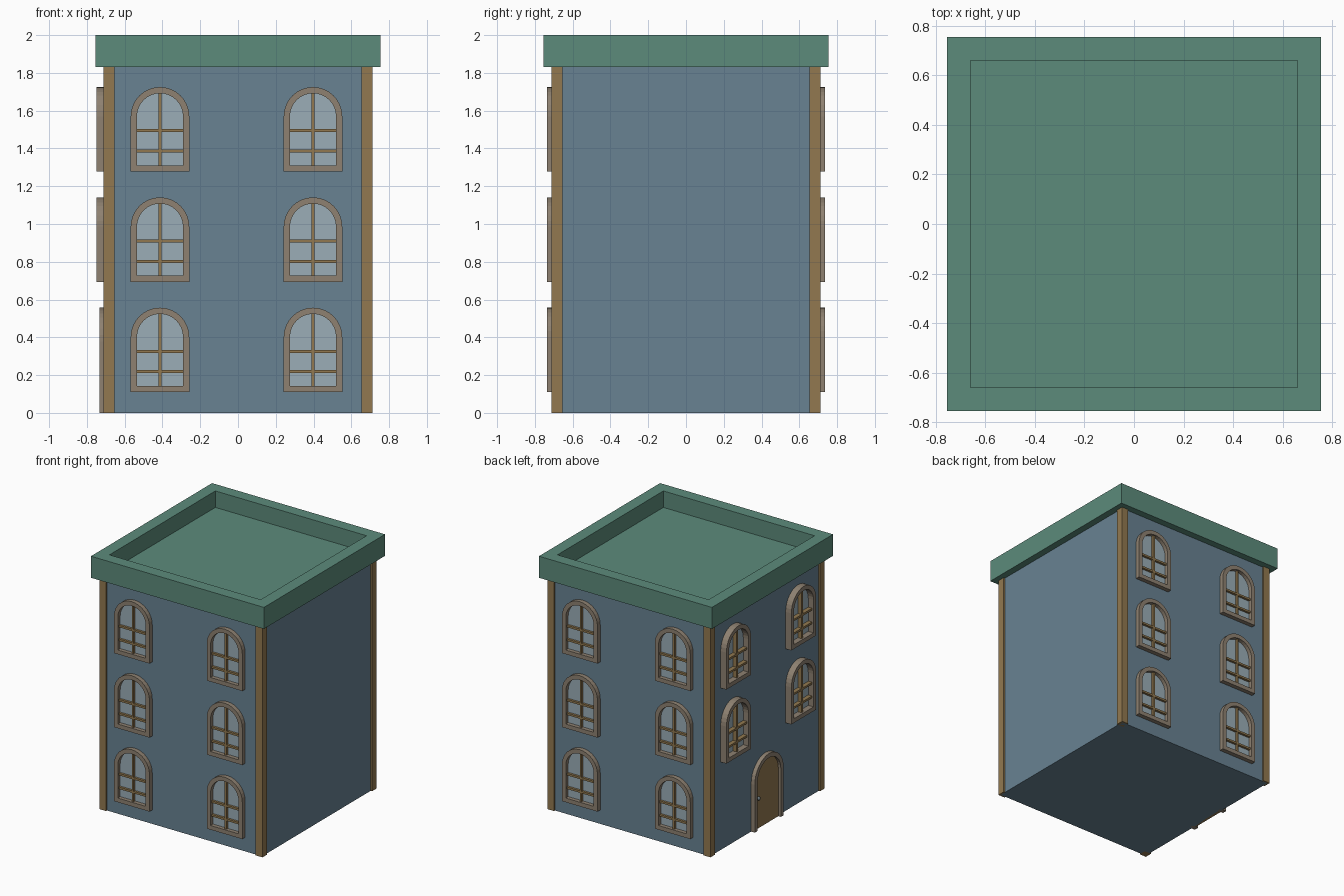
import bpy, bmesh, math
from mathutils import Matrix

if "Cube" in bpy.data.objects:
    bpy.data.objects.remove(bpy.data.objects["Cube"])


def material(name, r, g, b):
    lin = lambda c: ((c / 255 + 0.055) / 1.055) ** 2.4
    m = bpy.data.materials.new(name)
    m.diffuse_color = (lin(r), lin(g), lin(b), 1)
    m.use_nodes = True
    m.node_tree.nodes["Principled BSDF"].inputs["Base Color"].default_value = m.diffuse_color
    return m


WALL = material("slate blue", 104, 130, 146)
GREEN = material("roof green", 92, 139, 123)
WOOD = material("brown wood", 146, 121, 80)
STONE = material("taupe frame", 142, 129, 113)
GLASS = material("pale glass", 155, 174, 183)
METAL = material("grey metal", 104, 118, 124)


def finish(name, bm, mat, turn=0):
    bmesh.ops.recalc_face_normals(bm, faces=bm.faces)
    bm.transform(Matrix.Rotation(turn, 4, 'Z'))
    me = bpy.data.meshes.new(name)
    bm.to_mesh(me)
    bm.free()
    me.materials.append(mat)
    ob = bpy.data.objects.new(name, me)
    bpy.context.collection.objects.link(ob)
    return ob


def box(name, x, y, z, mat, turn=0):
    bm = bmesh.new()
    bmesh.ops.create_cube(bm, size=1)
    for v in bm.verts:
        v.co = [r[0] if c < 0 else r[1] for c, r in zip(v.co, (x, y, z))]
    return finish(name, bm, mat, turn)


def arch(u, z0, half, top, n=16):
    """Open outline: bottom right, round the arch, bottom left."""
    spring = top - half
    arc = [(u + half * math.cos(math.pi * i / n), spring + half * math.sin(math.pi * i / n))
           for i in range(n + 1)]
    return [(u + half, z0)] + arc + [(u - half, z0)]


def frame(name, outer, inner, d0, d1, closed, turn):
    bm = bmesh.new()
    rows = [[bm.verts.new((u, -d, z)) for u, z in line]
            for line, d in ((outer, d0), (outer, d1), (inner, d1), (inner, d0))]
    n = len(outer)
    for i in range(n if closed else n - 1):
        j = (i + 1) % n
        for k in range(4):
            a, b = rows[k], rows[(k + 1) % 4]
            bm.faces.new((a[i], a[j], b[j], b[i]))
    if not closed:
        for i in (0, n - 1):
            bm.faces.new([r[i] for r in rows])
    return finish(name, bm, STONE, turn)


def panel(name, line, d0, d1, mat, turn):
    bm = bmesh.new()
    face = bm.faces.new([bm.verts.new((u, -d0, z)) for u, z in line])
    ext = bmesh.ops.extrude_face_region(bm, geom=[face], use_keep_orig=True)
    for v in ext["geom"]:
        if isinstance(v, bmesh.types.BMVert):
            v.co.y = -d1
    return finish(name, bm, mat, turn)


def window(name, u, z, depth, turn):
    half, rim, high = 0.155, 0.033, 0.447
    inner = arch(u, z + rim, half - rim, z + high - rim)
    frame(name + "_frame", arch(u, z, half, z + high), inner, 0.68, depth, True, turn)
    panel(name + "_glass", inner, 0.698, 0.704, GLASS, turn)
    y = (-depth + 0.013, -0.7)
    box(name + "_upright_bar", (u - 0.008, u + 0.008), y, (z + rim, z + high - rim), WOOD, turn)
    for h in (0.108, 0.216):
        box(name + "_cross_bar", (u - 0.122, u + 0.122), y, (z + h - 0.008, z + h + 0.008), WOOD, turn)


# Walls and corner posts
box("walls", (-0.7, 0.7), (-0.7, 0.7), (0, 1.84), WALL)
for k in range(4):
    box("corner_post", (0.653, 0.712), (-0.712, -0.653), (0, 1.84), WOOD, k * math.pi / 2)

# Flat roof with a recessed deck behind the parapet
R, I = 0.755, 0.66
bm = bmesh.new()
rings = [[bm.verts.new((sx * r, sy * r, z)) for sx, sy in ((-1, -1), (1, -1), (1, 1), (-1, 1))]
         for r, z in ((R, 1.83), (R, 2), (I, 2), (I, 1.87))]
for a, b in zip(rings, rings[1:]):
    for i in range(4):
        j = (i + 1) % 4
        bm.faces.new((a[i], a[j], b[j], b[i]))
bm.faces.new(rings[0])
bm.faces.new(rings[-1])
finish("roof", bm, GREEN)

# Windows: three floors front and back, two floors on the left side
SILLS = (0.11, 0.694, 1.278)
for side, turn, depth, sills in (("front", 0, 0.735, SILLS), ("back", math.pi, 0.735, SILLS),
                                 ("left", -math.pi / 2, 0.75, SILLS[1:])):
    for z in sills:
        for u in (-0.413, 0.397):
            window(side + "_window", u, z, depth, turn)

# Door on the left side, with its frame and knob
turn = -math.pi / 2
opening = arch(-0.008, 0, 0.145, 0.524)
frame("door_frame", arch(-0.008, 0, 0.18, 0.557), opening, 0.68, 0.732, False, turn)
panel("door", opening, 0.69, 0.71, WOOD, turn)
bm = bmesh.new()
bmesh.ops.create_uvsphere(bm, u_segments=12, v_segments=8, radius=0.014,
                          matrix=Matrix.Translation((-0.12, -0.718, 0.24)))
for f in bm.faces:
    f.smooth = True
finish("door_knob", bm, METAL, turn)
